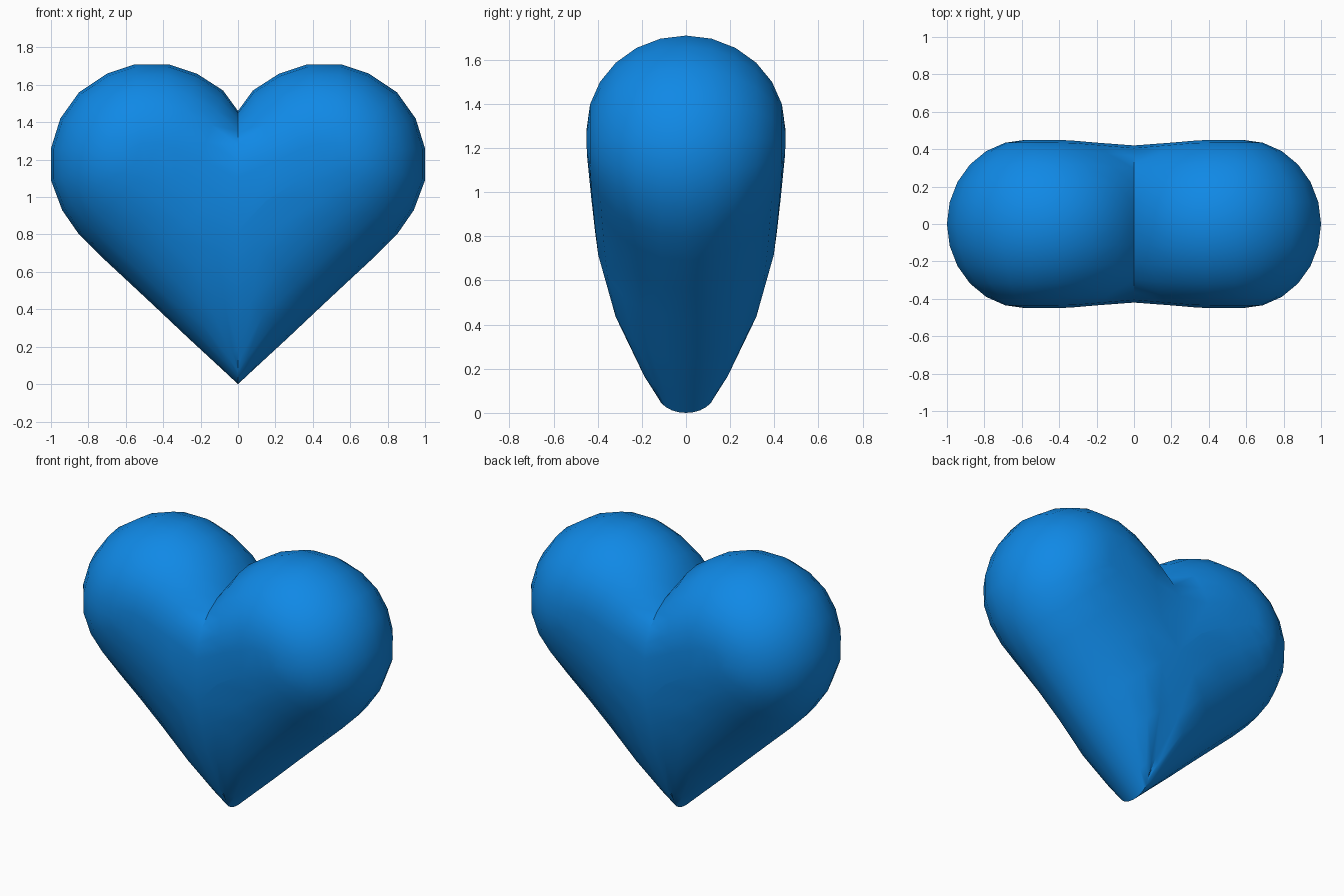
import bpy, bmesh, math

if "Cube" in bpy.data.objects:
    bpy.data.objects.remove(bpy.data.objects["Cube"])

# One material
blue = bpy.data.materials.new("bright blue")
blue.diffuse_color = (0.005, 0.25, 0.79, 1)
blue.use_nodes = True
blue.node_tree.nodes["Principled BSDF"].inputs["Base Color"].default_value = blue.diffuse_color

# Right half: each rib runs from a rim point (x, z) to a crown point (x, z, thickness)
RIBS = [
    # inner side of the lobe, from the cleft
    (0, 1.46, 0, 1.10, .42), (.08, 1.57, .20, 1.20, .435), (.22, 1.66, .34, 1.26, .447),
    # round lobe
    (.37, 1.71, .43, 1.29, .45), (.55, 1.71, .52, 1.29, .45), (.70, 1.66, .56, 1.28, .45),
    (.85, 1.56, .575, 1.26, .45), (.95, 1.42, .58, 1.24, .45), (1.0, 1.26, .58, 1.22, .45),
    (1.0, 1.09, .575, 1.20, .45), (.94, .93, .55, 1.18, .449), (.85, .80, .48, 1.16, .448),
    # straight lower edge down to the tip
    (.74, .69, .34, 1.10, .442), (.60, .56, .15, .98, .43), (.45, .42, 0, .82, .412),
    (.27, .25, 0, .50, .33), (.10, .093, 0, .19, .195), (0, 0, 0, .09, .13),
]
STEPS = 6


def add_quarter(bm, sx, sy):
    """One quarter of the heart: rounded ribs plus the nearly flat crown."""
    grid = []
    for px, pz, cx, cz, h in RIBS:
        row = []
        for k in range(STEPS + 1):
            t = math.pi / 2 * k / STEPS
            f = 1 - math.cos(t)
            row.append(bm.verts.new((sx * (px + (cx - px) * f),
                                     sy * h * math.sin(t),
                                     pz + (cz - pz) * f)))
        grid.append(row)
    for a, b in zip(grid, grid[1:]):
        for k in range(STEPS):
            bm.faces.new((a[k], a[k + 1], b[k + 1], b[k]))
    crown = bm.faces.new([row[-1] for row in grid[:15]])
    bmesh.ops.triangulate(bm, faces=[crown])


# Heart body, mirrored left/right and front/back
bm = bmesh.new()
for sx in (1, -1):
    for sy in (1, -1):
        add_quarter(bm, sx, sy)
bmesh.ops.remove_doubles(bm, verts=bm.verts, dist=0.0005)
bmesh.ops.recalc_face_normals(bm, faces=bm.faces)
mesh = bpy.data.meshes.new("heart")
bm.to_mesh(mesh)
bm.free()
mesh.materials.append(blue)
heart = bpy.data.objects.new("heart", mesh)
bpy.context.collection.objects.link(heart)
bpy.context.view_layer.objects.active = heart
heart.select_set(True)
bpy.ops.object.shade_smooth_by_angle(angle=math.radians(45))
